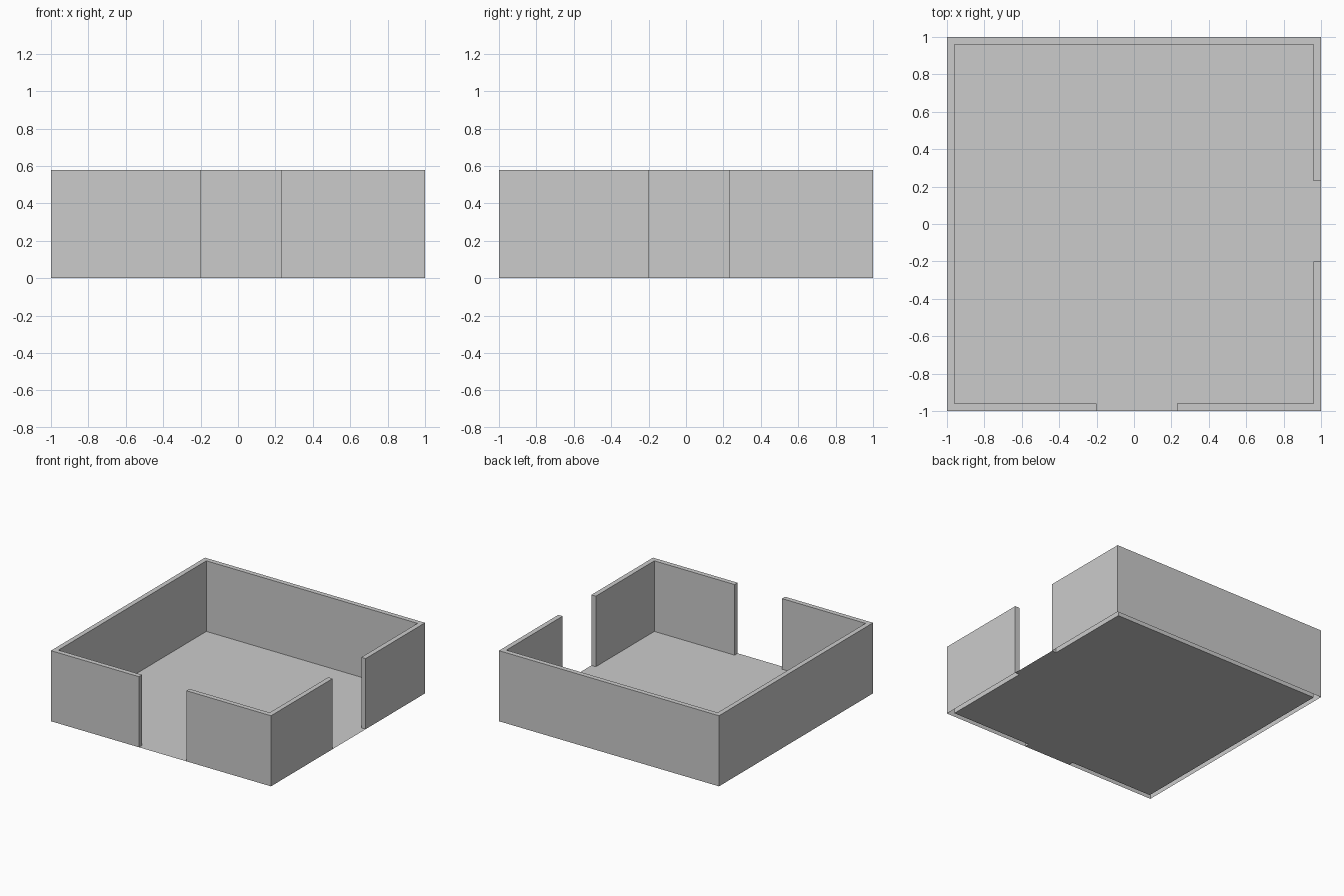
import bpy, bmesh

if "Cube" in bpy.data.objects:
    bpy.data.objects.remove(bpy.data.objects["Cube"])

H = 0.58             # wall height
O, I = 1.0, 0.96     # outer and inner half width
A, B = -0.2, 0.23    # opening start and end


def make_object(name, outline, height=0.0):
    """Flat outline (counter-clockwise); with a height, a shell open at the bottom."""
    bm = bmesh.new()
    verts = [bm.verts.new((x, y, height)) for x, y in outline]
    bm.faces.new(verts)
    if height:
        low = [bm.verts.new((x, y, 0)) for x, y in outline]
        for i in range(len(verts)):
            j = (i + 1) % len(verts)
            bm.faces.new((low[i], low[j], verts[j], verts[i]))
    mesh = bpy.data.meshes.new(name)
    bm.to_mesh(mesh)
    bm.free()
    obj = bpy.data.objects.new(name, mesh)
    bpy.context.collection.objects.link(obj)
    return obj


# Floor inside the walls, reaching the outer edge in the two openings
make_object("floor", [(-I, -I), (A, -I), (A, -O), (B, -O), (B, -I), (I, -I),
                      (I, A), (O, A), (O, B), (I, B), (I, I), (-I, I)])

# Corner wall between the two openings
make_object("corner_wall", [(B, -O), (O, -O), (O, A), (I, A), (I, -I), (B, -I)], H)

# Long wall running around the other sides
make_object("long_wall", [(O, B), (O, O), (-O, O), (-O, -O), (A, -O), (A, -I),
                          (-I, -I), (-I, I), (I, I), (I, B)], H)
